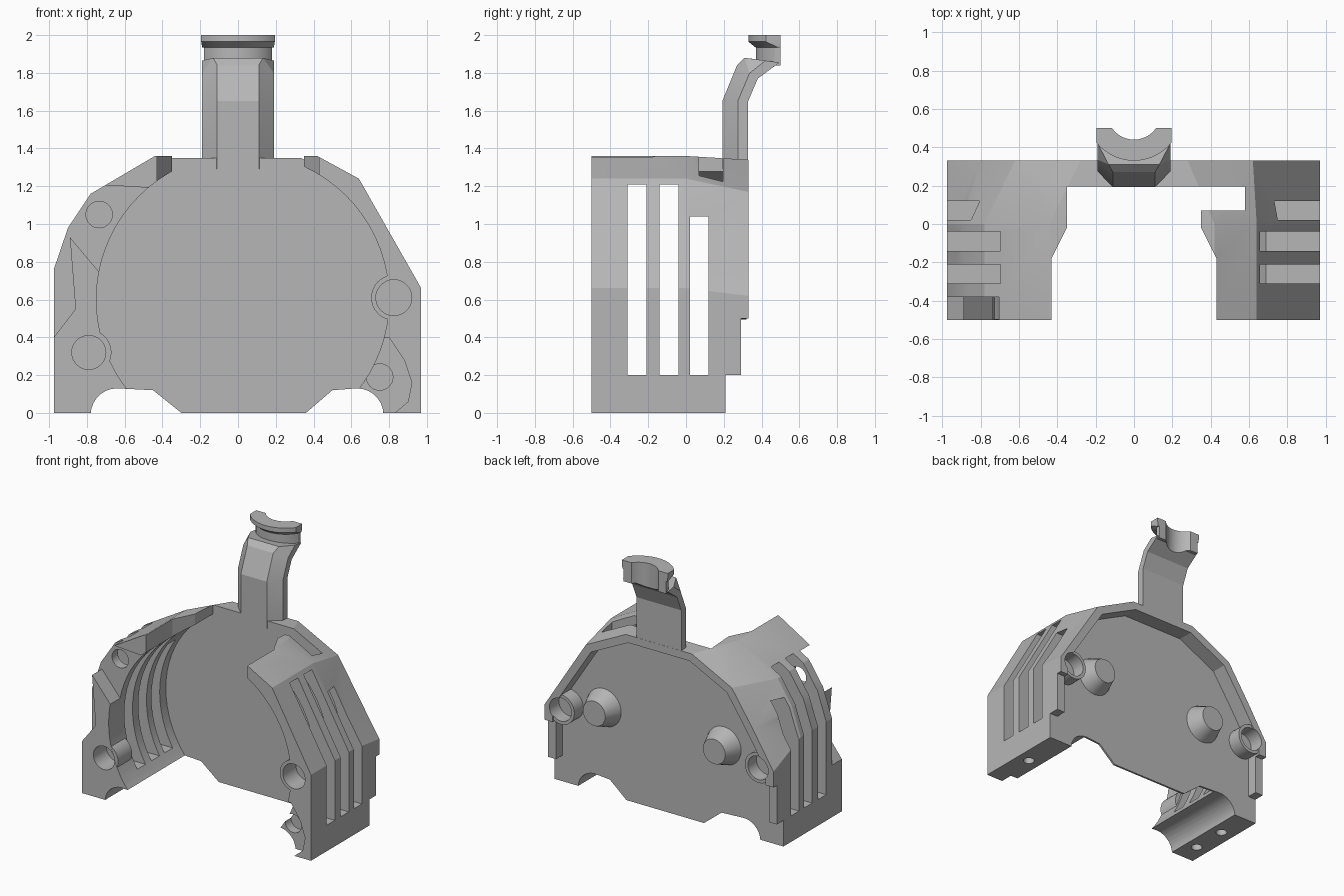
import bpy, bmesh, math
from mathutils import Matrix

if "Cube" in bpy.data.objects:
    bpy.data.objects.remove(bpy.data.objects["Cube"])

grey = bpy.data.materials.new("plain grey")
grey.use_nodes = True
COLOUR = (0.47, 0.47, 0.47, 1)
grey.diffuse_color = COLOUR
grey.node_tree.nodes["Principled BSDF"].inputs["Base Color"].default_value = COLOUR


def finish(bm, name):
    bmesh.ops.triangulate(bm, faces=[f for f in bm.faces if len(f.verts) == 4])
    bmesh.ops.recalc_face_normals(bm, faces=bm.faces)
    mesh = bpy.data.meshes.new(name)
    bm.to_mesh(mesh)
    bm.free()
    mesh.materials.append(grey)
    ob = bpy.data.objects.new(name, mesh)
    bpy.context.collection.objects.link(ob)
    return ob


def loft(name, rings):
    """Skin a list of equal-length closed rings and cap both ends."""
    bm = bmesh.new()
    loops = [[bm.verts.new(p) for p in ring] for ring in rings]
    n = len(loops[0])
    for a, b in zip(loops, loops[1:]):
        for i in range(n):
            j = (i + 1) % n
            bm.faces.new((a[i], a[j], b[j], b[i]))
    bm.faces.new(loops[0][::-1])
    bm.faces.new(loops[-1])
    return finish(bm, name)


def prism_y(name, pts, y0, y1):
    return loft(name, [[(x, y, z) for x, z in pts] for y in (y0, y1)])


def prism_z(name, pts, z0, z1):
    return loft(name, [[(x, y, z) for x, y in pts] for z in (z0, z1)])


def box(name, x0, x1, y0, y1, z0, z1):
    return prism_y(name, [(x0, z0), (x1, z0), (x1, z1), (x0, z1)], y0, y1)


def circle(cx, cy, r, n=32, start=0, end=math.tau):
    full = abs(end - start) >= math.tau
    steps = n if full else n - 1
    return [(cx + r * math.cos(start + (end - start) * i / steps),
             cy + r * math.sin(start + (end - start) * i / steps)) for i in range(n)]


def rod(name, x, z, r, y0, y1, r1=None, n=32):
    return loft(name, [[(px, y, pz) for px, pz in circle(x, z, rad, n)]
                       for y, rad in ((y0, r), (y1, r1 or r))])


def combine(target, tool, operation="DIFFERENCE"):
    mod = target.modifiers.new("combine", "BOOLEAN")
    mod.operation = operation
    mod.solver = "EXACT"
    mod.object = tool
    bpy.context.view_layer.objects.active = target
    bpy.ops.object.modifier_apply(modifier=mod.name)
    bpy.data.objects.remove(tool)


# Shell: outer outline, tapering towards the back
front = [(-.975, 0), (.97, 0), (.97, .66), (.64, 1.24), (.42, 1.36),
         (-.44, 1.36), (-.78, 1.16), (-.9, .98), (-.975, .76)]
back = [(-.975, 0), (.97, 0), (.97, .62), (.62, 1.17), (.28, 1.34),
        (-.28, 1.34), (-.62, 1.17), (-.8, .9), (-.975, .62)]
shell = loft("shell", [[(x, y, z) for x, z in pts]
                       for y, pts in ((-.5, front), (0, front), (.33, back))])

# Round cavity, open gap between the shoulder tips
combine(shell, rod("cavity", .025, .6, .775, -.6, .195, n=72))
gap = [(-.43, -.6), (.43, -.6), (.43, -.18), (.35, -.02), (.35, .07),
       (.58, .07), (.58, .195), (-.35, .195), (-.35, -.02), (-.43, -.18)]
combine(shell, prism_z("gap", gap, 1, 1.6))

# Recessed back with a rim that steps back near the feet
inset = [(x * .93, .6 + (z - .6) * .92) for x, z in back[2:]]
recess = [(-.907, -.2), (.902, -.2)] + inset
combine(shell, prism_y("recess", recess, .21, .5))
combine(shell, box("low_step", -1.2, 1.2, .21, .6, -.1, .2))
combine(shell, box("mid_step", -1.2, 1.2, .29, .6, -.1, .5))

# Bosses with blind holes, front and back
for x, z in ((.825, .61), (-.79, .32)):
    combine(shell, rod("boss", x, z, .12, -.499, -.33), "UNION")
for x in (.84, -.84):
    combine(shell, rod("back_boss", x, .61, .115, .2, .32), "UNION")

# Three vent slots through both sides
for y0, y1, top in ((-.31, -.21, 1.21), (-.14, -.04, 1.21), (.02, .12, 1.04)):
    combine(shell, box("slot", -1.2, 1.2, y0, y1, .2, top))

for x, z, r, y0, y1 in ((.825, .61, .095, -.6, -.34), (-.79, .32, .09, -.6, -.34),
                        (-.735, 1.05, .07, -.6, -.25), (.75, .19, .07, -.6, -.33),
                        (.84, .61, .09, .215, .5), (-.84, .61, .09, .215, .5)):
    combine(shell, rod("hole", x, z, r, y0, y1))

# Arched notches between the feet and the centre panel
for side, outer, slope, low in ((-1, .78, .45, .3), (1, .77, .5, .36)):
    arc = circle(outer - .14, -.01, .14, 8, 0, math.pi / 2)
    notch = [(low, -.2), (outer, -.2)] + arc + [(slope, .12), (low, 0)]
    combine(shell, prism_y("notch", [(side * x, z) for x, z in notch], -.7, .6))

# Broken-away front corners
shoulder_cut = [(-1.1, .4), (-.975, .4), (-.86, .55), (-.89, .93), (-.73, .74),
                (-.45, 1), (-.44, 1.19), (-.69, 1.205), (-1.1, 1.21)]
combine(shell, prism_y("shoulder_cut", shoulder_cut, -.6, -.38))
foot_cut = [(.5, -.1), (.8, -.1), (.83, 0), (.9, .06), (.92, .16), (.88, .28), (.8, .4), (.5, .4)]
combine(shell, prism_y("foot_cut", foot_cut, -.6, -.4))

# Screw holes under the feet
for x, y in ((.87, -.15), (-.87, -.05), (-.87, -.33)):
    combine(shell, prism_z("screw_hole", circle(x, y, .04, 20), -.1, .12))

# Tapered pegs on the back panel
pegs = [rod("back_peg_" + side, x, z, .15, .2, .33, .095)
        for side, x, z in (("left", .55, .66), ("right", -.47, .64))]


# Bent arm with a chamfered front
def arm_ring(f, fz, b, bz, s=1):
    m, mz = f + (b - f) * .6, fz + (bz - fz) * .6
    return [(-.11 * s, f, fz), (.11 * s, f, fz), (.19, m, mz),
            (.19, b, bz), (-.19, b, bz), (-.19, m, mz)]


arm = loft("arm", [arm_ring(.192, 1.29, .329, 1.29), arm_ring(.192, 1.65, .329, 1.65),
                   arm_ring(.27, 1.84, .38, 1.77), arm_ring(.31, 1.88, .495, 1.855, 1.2)])


# Half-round neck and cap, cupped from behind
def half_round(r, w):
    a = math.asin(w / r)
    pts = circle(0, .58, r, 24, -math.pi / 2 - a, -math.pi / 2 + a)
    return pts + [(w, .5), (-w, .5)]


neck = prism_z("neck", half_round(.21, .18), 1.84, 1.95)
cap = loft("cap", [[(x, y, z) for x, y in half_round(r, w)]
                   for z, r, w in ((1.935, .212, .19), (1.965, .25, .195), (2, .25, .195))])
for part in (arm, neck, cap):
    combine(part, prism_z("cup", circle(0, .58, .14, 40), 1.6, 2.1))

# Smooth the round surfaces, keep the facets crisp
for ob in [shell, arm, neck, cap] + pegs:
    bpy.ops.object.select_all(action="DESELECT")
    ob.select_set(True)
    bpy.context.view_layer.objects.active = ob
    bpy.ops.object.shade_smooth_by_angle(angle=math.radians(18))
